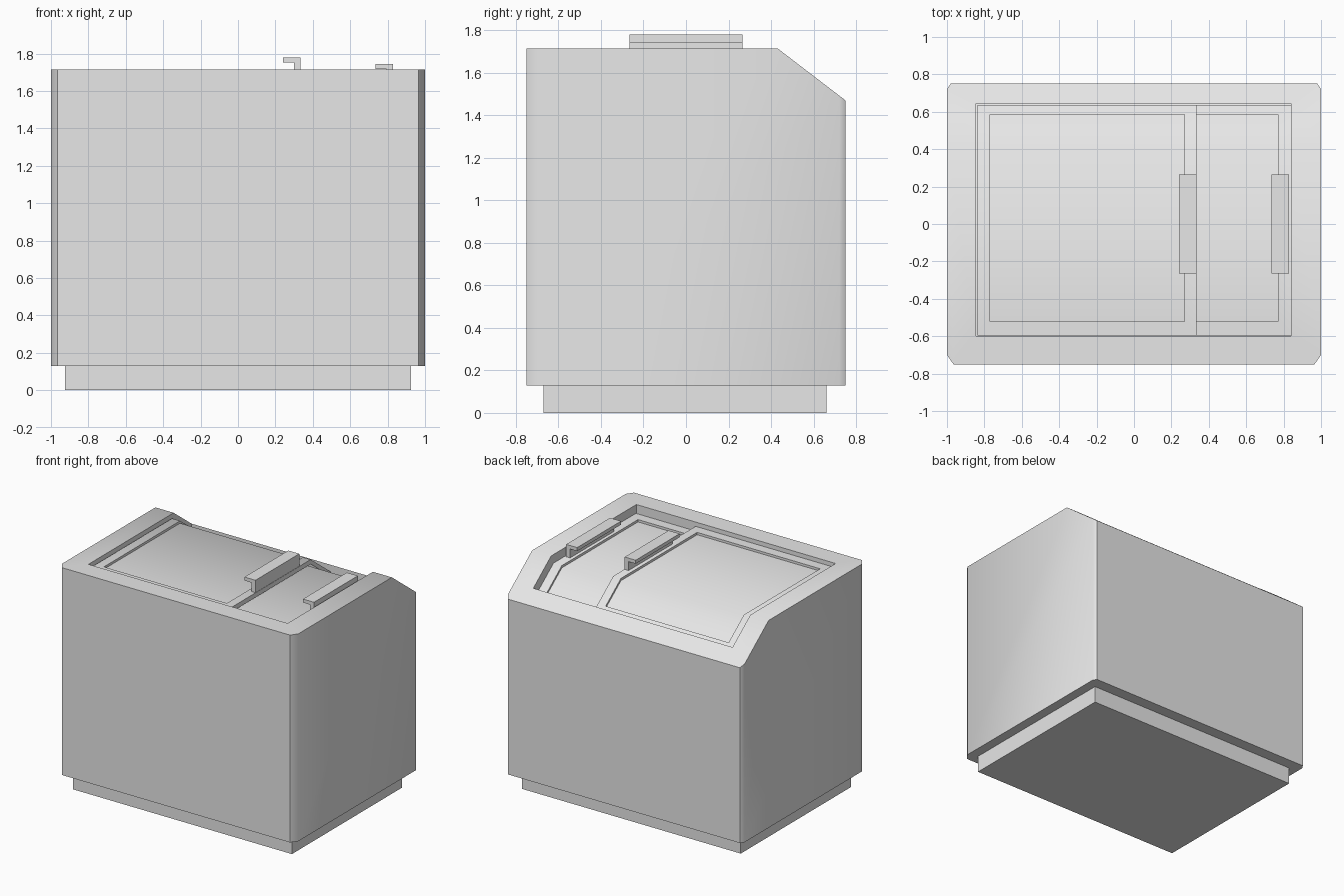
import bpy, bmesh
from math import radians
from mathutils import Vector

TOP, BOTTOM = 1.715, 0.13
SLOPE = 0.766          # drop per unit of y on the rear slope
BREAK = 0.40           # y where the lids bend down

cube = bpy.data.objects.get("Cube")
if cube:
    bpy.data.objects.remove(cube)

metal = bpy.data.materials.new("light_grey")
metal.use_nodes = True
grey = (0.8, 0.8, 0.8, 1)
metal.diffuse_color = grey
metal.node_tree.nodes["Principled BSDF"].inputs["Base Color"].default_value = grey


def finish(name, bm):
    bmesh.ops.recalc_face_normals(bm, faces=bm.faces)
    mesh = bpy.data.meshes.new(name)
    bm.to_mesh(mesh)
    bm.free()
    obj = bpy.data.objects.new(name, mesh)
    mesh.materials.append(metal)
    bpy.context.collection.objects.link(obj)
    return obj


def prism(name, points, offset):
    """Extrude a closed outline along an offset vector."""
    bm = bmesh.new()
    face = bm.faces.new([bm.verts.new(p) for p in points])
    ext = bmesh.ops.extrude_face_region(bm, geom=[face])["geom"]
    bmesh.ops.translate(bm, vec=offset,
                        verts=[v for v in ext if isinstance(v, bmesh.types.BMVert)])
    return finish(name, bm)


def bent_slab(name, x0, x1, y0, y1, upper, lower):
    """Slab following the bent top, between two depths below the rim."""
    def line(depth):
        z = TOP - depth
        return [(x0, y0, z), (x0, BREAK, z), (x0, y1, z - SLOPE * (y1 - BREAK))]
    return prism(name, line(upper) + line(lower)[::-1], (x1 - x0, 0, 0))


def cut(obj, cutter):
    cutter.hide_render = True
    mod = obj.modifiers.new("cut", "BOOLEAN")
    mod.operation, mod.solver, mod.object = "DIFFERENCE", "EXACT", cutter
    bpy.context.view_layer.objects.active = obj
    bpy.ops.object.modifier_apply(modifier=mod.name)
    bpy.data.objects.remove(cutter)


def smooth(obj):
    bpy.ops.object.select_all(action="DESELECT")
    obj.select_set(True)
    bpy.context.view_layer.objects.active = obj
    bpy.ops.object.shade_smooth_by_angle(angle=radians(40))


# Cabinet: chamfered plan, rear slope sliced off, lid well cut in
half = [(0.965, -0.75), (1, -0.70), (1, 0.722), (0.98, 0.75)]
plan = half + [(-x, y) for x, y in reversed(half)]
cabinet = prism("cabinet", [(x, y, BOTTOM) for x, y in plan], (0, 0, TOP - BOTTOM))
bm = bmesh.new()
bm.from_mesh(cabinet.data)
sliced = bmesh.ops.bisect_plane(bm, geom=bm.verts[:] + bm.edges[:] + bm.faces[:],
                                plane_co=(0, 0.43, TOP), plane_no=Vector((0, SLOPE, 1)),
                                clear_outer=True)
bmesh.ops.holes_fill(bm, edges=[e for e in bm.edges if e.is_boundary])
bmesh.ops.recalc_face_normals(bm, faces=bm.faces)
bm.to_mesh(cabinet.data)
bm.free()
cut(cabinet, bent_slab("well_cutter", -0.845, 0.84, -0.60, 0.645, -0.2, 0.12))
smooth(cabinet)

# Plinth
prism("plinth", [(-0.925, -0.67, 0), (0.925, -0.67, 0), (0.925, 0.66, 0), (-0.925, 0.66, 0)],
      (0, 0, BOTTOM))

# Two overlapping sliding lids, each with a sunken panel and a hooked handle
lids = [("upper", -0.838, 0.335, -0.77, 0.27, 0.03, 0.065, 0.24),
        ("lower", -0.838, 0.84, 0.20, 0.77, 0.066, 0.12, 0.735)]
for name, x0, x1, px0, px1, upper, lower, hx in lids:
    lid = bent_slab(name + "_lid", x0, x1, -0.595, 0.637, upper, lower)
    cut(lid, bent_slab("panel_cutter", px0, px1, -0.52, 0.585, upper - 0.2, upper + 0.018))
    smooth(lid)

    z = TOP - upper
    hook = [(0.06, 0), (0.093, 0), (0.093, 0.095), (0, 0.095), (0, 0.068), (0.06, 0.068)]
    prism(name + "_handle", [(hx + a, -0.265, z - 0.018 * (b == 0) + b) for a, b in hook],
          (0, 0.53, 0))
